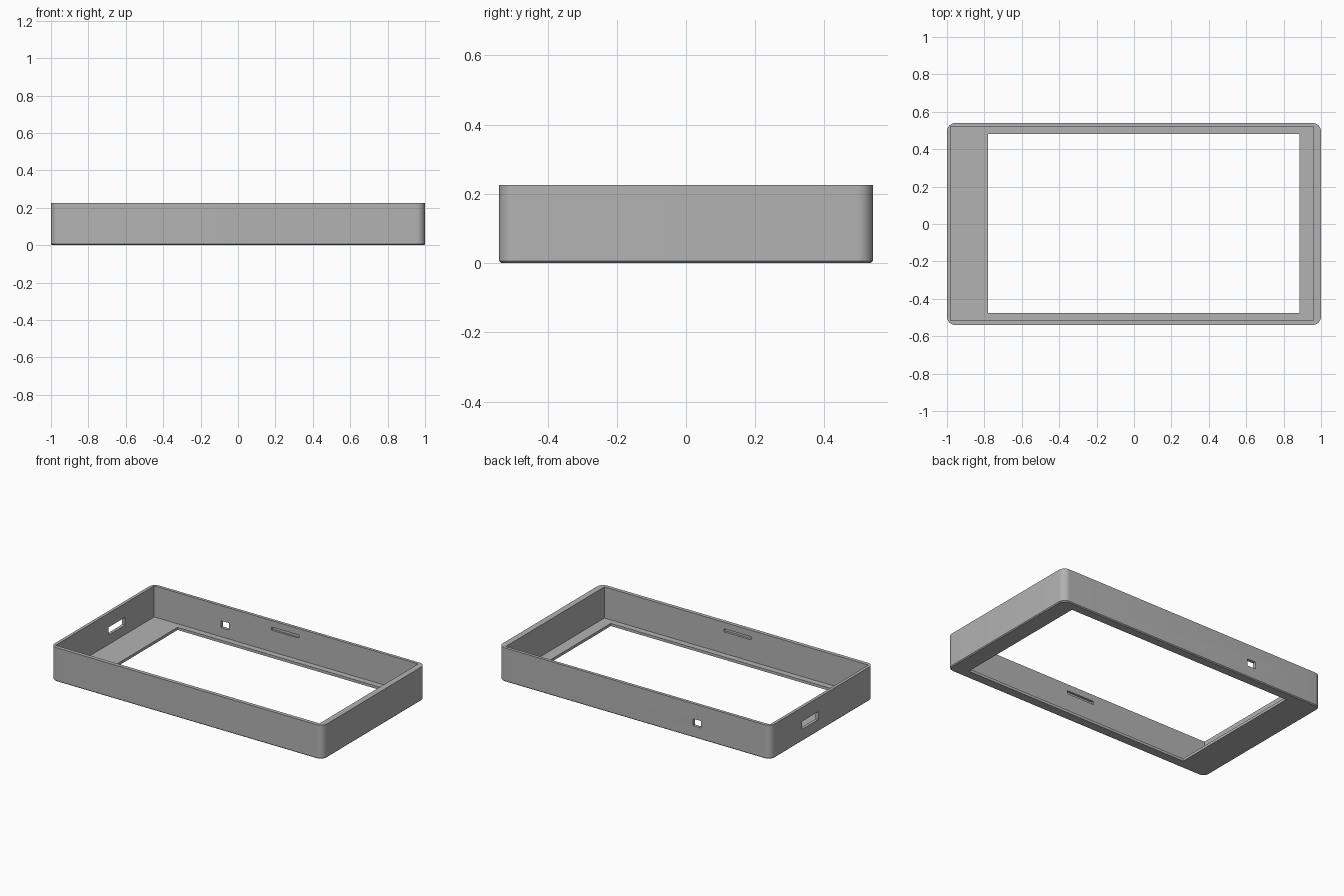
import bpy
import bmesh
import math

if "Cube" in bpy.data.objects:
    bpy.data.objects.remove(bpy.data.objects["Cube"], do_unlink=True)

HEIGHT, FLOOR = 0.225, 0.018
CORNER, CHAMFER = 0.045, 0.006

grey = bpy.data.materials.new("matte grey")
grey.use_nodes = True
grey.diffuse_color = (0.45, 0.45, 0.45, 1)
grey.node_tree.nodes["Principled BSDF"].inputs["Base Color"].default_value = (0.45, 0.45, 0.45, 1)


def box(name, x, y, z, rounded=False):
    """Box from (min, max) ranges, optionally with round upright corners and a chamfered base."""
    bm = bmesh.new()
    bmesh.ops.create_cube(bm, size=1)
    for v in bm.verts:
        v.co = [r[0] if c < 0 else r[1] for c, r in zip(v.co, (x, y, z))]
    if rounded:
        upright = [e for e in bm.edges if abs(e.verts[0].co.z - e.verts[1].co.z) > 0.01]
        bmesh.ops.bevel(bm, geom=upright, offset=CORNER, segments=10, profile=0.5, affect='EDGES')
        base = [e for e in bm.edges if all(v.co.z < z[0] + 0.001 for v in e.verts)]
        bmesh.ops.bevel(bm, geom=base, offset=CHAMFER, segments=1, affect='EDGES')
    bmesh.ops.recalc_face_normals(bm, faces=bm.faces)
    mesh = bpy.data.meshes.new(name)
    bm.to_mesh(mesh)
    bm.free()
    mesh.materials.append(grey)
    obj = bpy.data.objects.new(name, mesh)
    bpy.context.collection.objects.link(obj)
    return obj


def cut(target, name, x, y, z):
    """Subtract a box from the target and discard the cutter."""
    cutter = box(name, x, y, z)
    cutter.hide_render = True
    mod = target.modifiers.new(name, 'BOOLEAN')
    mod.operation = 'DIFFERENCE'
    mod.solver = 'EXACT'
    mod.object = cutter
    bpy.ops.object.select_all(action='DESELECT')
    target.select_set(True)
    bpy.context.view_layer.objects.active = target
    bpy.ops.object.modifier_apply(modifier=name)
    bpy.data.objects.remove(cutter, do_unlink=True)


# Open tray with rounded corners
case = box("bezel_case", (-1, 1), (-0.54, 0.54), (0, HEIGHT), rounded=True)
cut(case, "cavity", (-0.98, 0.96), (-0.515, 0.52), (FLOOR, 0.4))

# Screen window through the floor
cut(case, "screen_window", (-0.78, 0.885), (-0.475, 0.48), (-0.1, 0.1))

# Port openings through the end wall and the back wall
cut(case, "end_port", (-1.1, -0.9), (0.04, 0.213), (0.08, 0.132))
cut(case, "back_port", (-0.49, -0.43), (0.45, 0.6), (0.078, 0.124))

# Shallow snap slots inside the two long walls
cut(case, "back_snap_slot", (-0.117, 0.083), (0.5, 0.532), (0.161, 0.182))
cut(case, "front_snap_slot", (-0.117, 0.083), (-0.53, -0.5), (0.161, 0.182))

bpy.ops.object.shade_smooth_by_angle(angle=math.radians(30))
